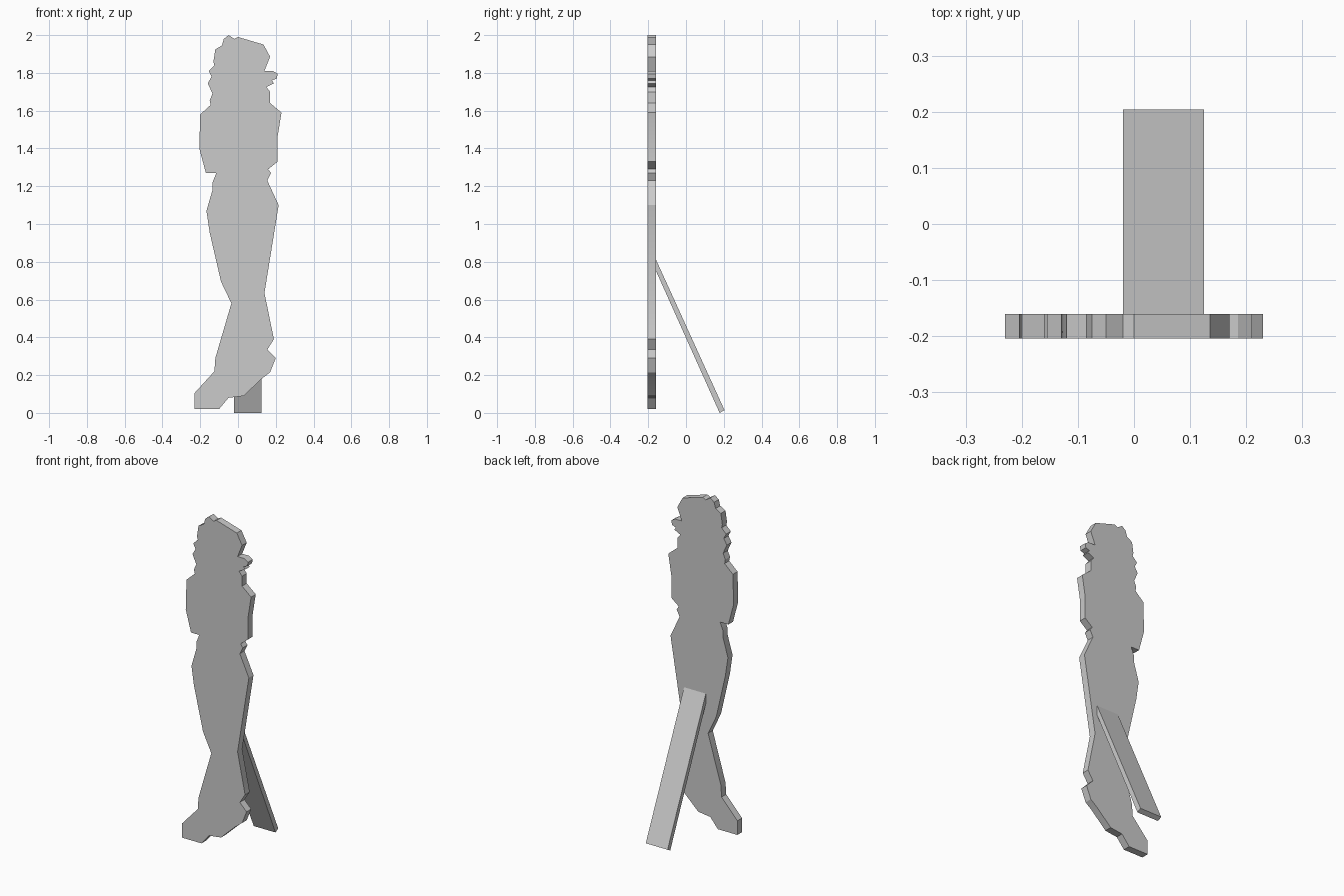
import bpy
import bmesh
from math import radians
from mathutils import Vector

default_cube = bpy.data.objects.get("Cube")
if default_cube:
    bpy.data.objects.remove(default_cube, do_unlink=True)

# Single flat grey
grey = bpy.data.materials.new("card_grey")
grey.use_nodes = True
colour = (0.6, 0.6, 0.6, 1)
grey.diffuse_color = colour
grey.node_tree.nodes["Principled BSDF"].inputs["Base Color"].default_value = colour


def extruded_profile(name, points, extrusion):
    """Make a solid by extruding a closed polygon along a vector."""
    bm = bmesh.new()
    face = bm.faces.new([bm.verts.new(p) for p in points])
    result = bmesh.ops.extrude_face_region(bm, geom=[face], use_keep_orig=True)
    moved = [item for item in result["geom"] if isinstance(item, bmesh.types.BMVert)]
    bmesh.ops.translate(bm, verts=moved, vec=extrusion)
    bmesh.ops.recalc_face_normals(bm, faces=bm.faces)
    mesh = bpy.data.meshes.new(name)
    bm.to_mesh(mesh)
    bm.free()
    mesh.materials.append(grey)
    part = bpy.data.objects.new(name, mesh)
    bpy.context.collection.objects.link(part)
    return part


def smooth_shallow_edges(part):
    """Smooth the gentle bends of the rim and keep the corners sharp."""
    bpy.ops.object.select_all(action="DESELECT")
    part.select_set(True)
    bpy.context.view_layer.objects.active = part
    bpy.ops.object.shade_smooth_by_angle(angle=radians(30))


# Standing figure outline, as (x, z) in hundredths, clockwise from the crown
head_and_face = [(-5, 200), (-2, 198), (0, 199), (13.5, 195), (17, 188.5),
                 (14, 181), (18.5, 181), (21, 179.5), (20.5, 177), (18, 176),
                 (19, 174.5), (15, 172.5), (17, 170)]
left_side = [(17, 164), (23, 159), (21, 146.5), (21, 133), (16, 129),
             (17.5, 127), (15.5, 123), (21.5, 110), (14, 63.5), (19, 39)]
feet = [(15.5, 33.5), (20, 29), (17, 21.5), (12.5, 18), (3, 9), (-5, 8),
        (-10, 2), (-23, 2), (-23, 10.5), (-12.5, 22), (-12, 29)]
right_side = [(-3.5, 58), (-9, 69.5), (-15, 95.5), (-16.7, 107), (-13.5, 118),
              (-13.5, 122), (-11.5, 127), (-17, 127), (-20.5, 140), (-20, 158)]
back_hair = [(-14.5, 163), (-15, 165.5), (-13.5, 169), (-16, 174.5), (-14, 178),
             (-15.5, 181), (-12.5, 184), (-13, 186), (-12, 192.5),
             (-8.5, 194.5), (-7.5, 198)]
outline = head_and_face + left_side + feet + right_side + back_hair

# Flat cut-out panel
panel_front, panel_back = -0.204, -0.16
panel = extruded_profile(
    "figure_panel",
    [Vector((x / 100, panel_front, z / 100)) for x, z in outline],
    Vector((0, panel_back - panel_front, 0)),
)
smooth_shallow_edges(panel)

# Slanted prop behind the panel, its upper end just buried in the panel
prop_side = [(-0.165, 0.825), (0.204, 0.014), (0.178, 0), (-0.165, 0.765)]
prop_right, prop_left = -0.02, 0.125
extruded_profile(
    "support_prop",
    [Vector((prop_right, y, z)) for y, z in prop_side],
    Vector((prop_left - prop_right, 0, 0)),
)
